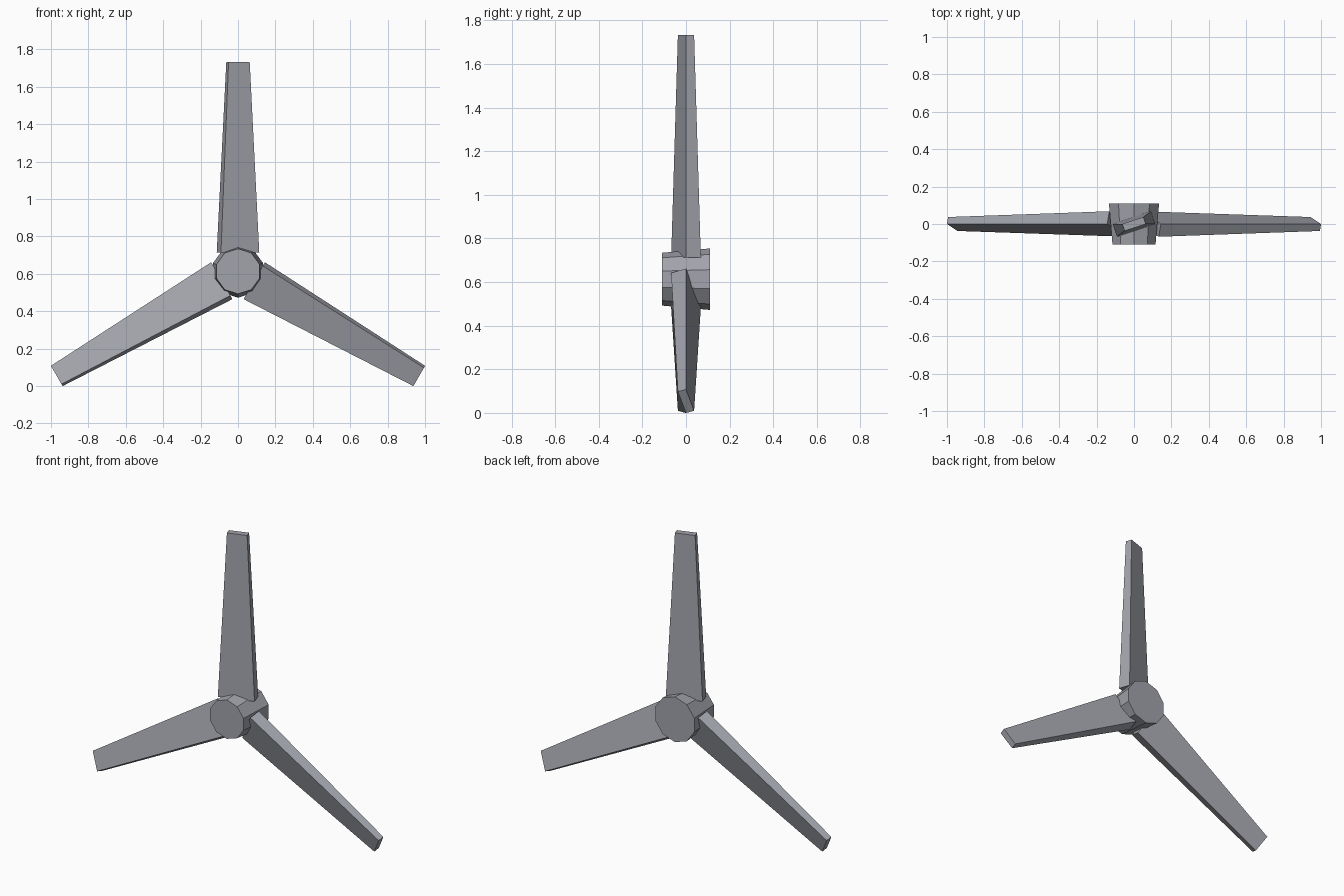
import bpy, bmesh
from math import sin, cos, radians, pi
from mathutils import Matrix, Vector

if "Cube" in bpy.data.objects:
    bpy.data.objects.remove(bpy.data.objects["Cube"])

HUB_Z = 0.613

# Dark, slightly bluish metal
metal = bpy.data.materials.new("dark_metal")
metal.diffuse_color = (0.36, 0.37, 0.41, 1)
metal.use_nodes = True
metal.node_tree.nodes["Principled BSDF"].inputs["Base Color"].default_value = metal.diffuse_color


def loft(name, ring_a, ring_b):
    """Closed solid between two matching rings of points."""
    bm = bmesh.new()
    a = [bm.verts.new(p) for p in ring_a]
    b = [bm.verts.new(p) for p in ring_b]
    n = len(a)
    bm.faces.new(a)
    bm.faces.new(b)
    for i in range(n):
        j = (i + 1) % n
        bm.faces.new((a[i], a[j], b[j], b[i]))
    bmesh.ops.recalc_face_normals(bm, faces=bm.faces)
    mesh = bpy.data.meshes.new(name)
    bm.to_mesh(mesh)
    bm.free()
    mesh.materials.append(metal)
    obj = bpy.data.objects.new(name, mesh)
    bpy.context.collection.objects.link(obj)
    obj.location.z = HUB_Z
    return obj


# Ten-sided hub, slightly wider at the back
def hub_ring(r, y):
    return [(r * sin(k * pi / 5), y, r * cos(k * pi / 5)) for k in range(10)]


loft("hub", hub_ring(0.121, -0.11), hub_ring(0.141, 0.11))


# Tapered, pitched blades spaced evenly around the hub
def blade_ring(w, t, z, spin):
    m = Matrix.Rotation(spin, 4, 'Y') @ Matrix.Rotation(radians(18.3), 4, 'Z')
    return [m @ Vector((x * w, y * t, z))
            for x, y in ((-1, -1), (1, -1), (1, 1), (-1, 1))]


for i in range(3):
    spin = i * 2 * pi / 3
    loft(f"blade_{i + 1}",
         blade_ring(0.108, 0.036, 0.10, spin),
         blade_ring(0.0595, 0.0195, 1.119, spin))
